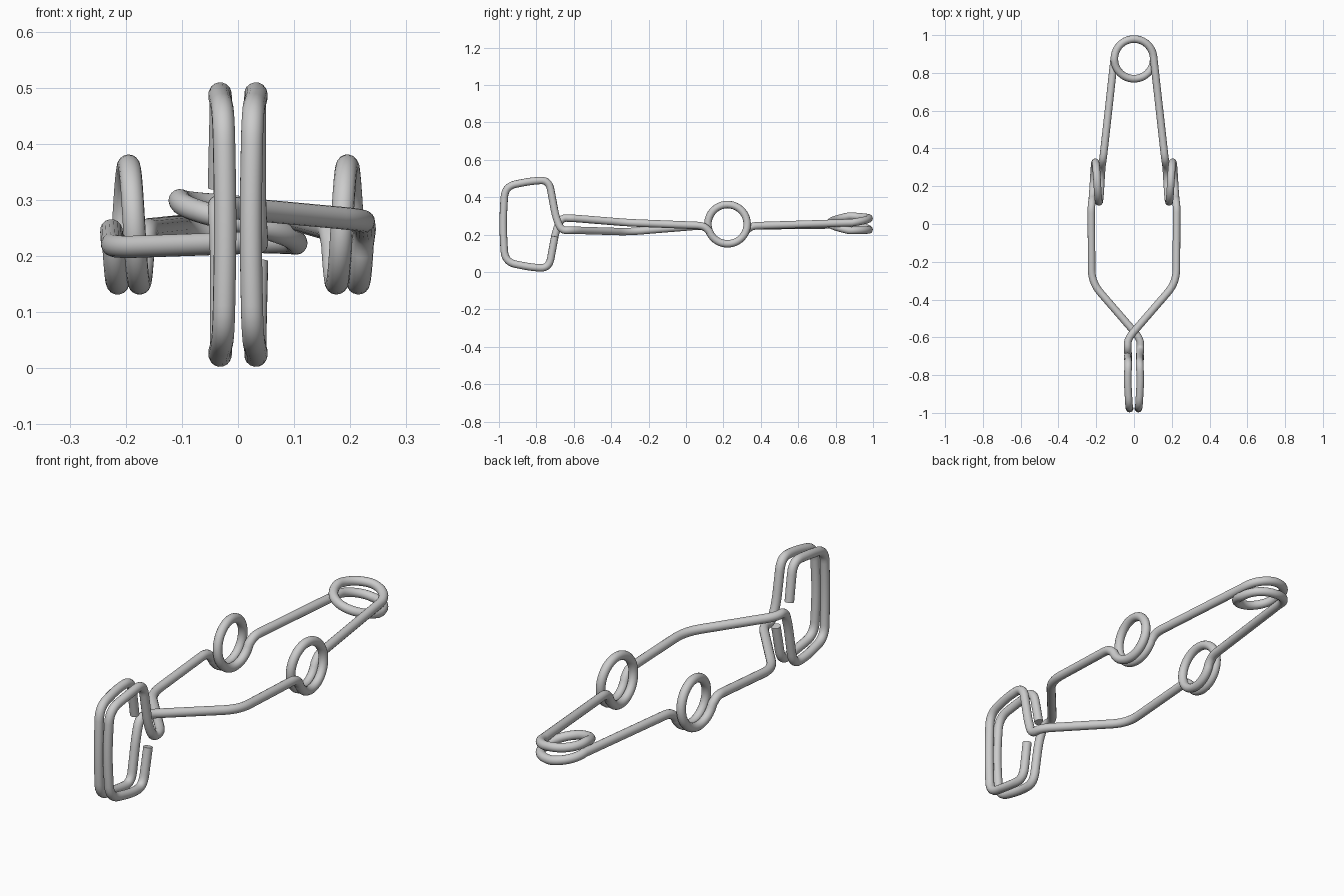
import bpy
from math import sin, cos, radians
from mathutils import Vector

if "Cube" in bpy.data.objects:
    bpy.data.objects.remove(bpy.data.objects["Cube"])

WIRE = 0.02
MID = 0.256


def rounded(pts, steps=7):
    """Points are (x, y, z, corner size); corners become short smooth bends."""
    out = []
    for i, (x, y, z, r) in enumerate(pts):
        p = Vector((x, y, z))
        if r == 0 or i in (0, len(pts) - 1):
            out.append(p)
            continue
        a = Vector(pts[i - 1][:3]) - p
        b = Vector(pts[i + 1][:3]) - p
        a = a.normalized() * min(r, a.length * 0.48)
        b = b.normalized() * min(r, b.length * 0.48)
        for k in range(steps + 1):
            t = k / steps
            out.append(p + a * (1 - t) ** 2 + b * t ** 2)
    return out


def lerp_table(table, v):
    for (a, p), (b, q) in zip(table, table[1:]):
        if v <= b:
            return p + (q - p) * (v - a) / (b - a)
    return table[-1][1]


def jaw_and_side(side):
    """Jaw end -> crossing arm -> side coil -> start of the back arm."""
    # side = 1 is the upper arm, which crosses over to the -x jaw
    jx = -side

    def jaw(x, y, dz, r):
        return (jx * x, y, MID + side * dz, r)

    pts = [
        # free end, jaw frame, then the bend into the arm
        jaw(0.034, -0.701, 0.065, 0),
        jaw(0.030, -0.733, 0.237, 0.055),
        jaw(0.034, -0.830, 0.230, 0.04),
        jaw(0.026, -0.968, 0.203, 0.06),
        jaw(0.022, -0.980, 0.0, 0.1),
        jaw(0.026, -0.968, -0.203, 0.06),
        jaw(0.034, -0.830, -0.230, 0.04),
        jaw(0.030, -0.733, -0.237, 0.055),
        jaw(0.030, -0.697, -0.040, 0.05),
        jaw(0.034, -0.667, 0.034, 0.035),
        jaw(0.034, -0.608, 0.032, 0.05),
        # crossing arm and straight side
        (side * 0.224, -0.310, MID + (0.008 if side > 0 else -0.041), 0.07),
        (side * 0.226, 0.092, 0.248, 0.035),
    ]
    # side coil, one and a half turns
    n = 60
    for k in range(n + 1):
        t = k / n
        a = radians(200 + 500 * t - 0)
        # front -> bottom -> back -> top -> front -> bottom -> back
        pts.append((side * (0.222 - 0.054 * t), 0.222 + 0.105 * cos(a),
                    MID + 0.105 * sin(a), 0))
    pts.append((side * 0.163, 0.352, 0.247, 0.035))
    return pts


# back spring coil, seen from the right arm round to the left arm
heights = [(0, 0.262), (90, 0.288), (180, 0.300), (270, 0.262),
           (360, 0.222), (450, 0.226), (540, 0.255)]
coil = []
for k in range(73):
    d = 6 + 528 * k / 72
    coil.append((0.104 * cos(radians(d)), 0.874 + 0.105 * sin(radians(d)),
                 lerp_table(heights, d), 0))

path = rounded(jaw_and_side(1) + coil + jaw_and_side(-1)[::-1])

# single bent wire
curve = bpy.data.curves.new("wire_clip", 'CURVE')
curve.dimensions = '3D'
curve.bevel_depth = WIRE
curve.bevel_resolution = 6
curve.use_fill_caps = True
spline = curve.splines.new('POLY')
spline.points.add(len(path) - 1)
for sp, p in zip(spline.points, path):
    sp.co = (*p, 1)
wire = bpy.data.objects.new("wire_clip", curve)
bpy.context.collection.objects.link(wire)

# mesh with smooth sides and crisp cut ends
bpy.context.view_layer.objects.active = wire
wire.select_set(True)
bpy.ops.object.convert(target='MESH')
bpy.ops.object.shade_smooth_by_angle(angle=radians(40))
